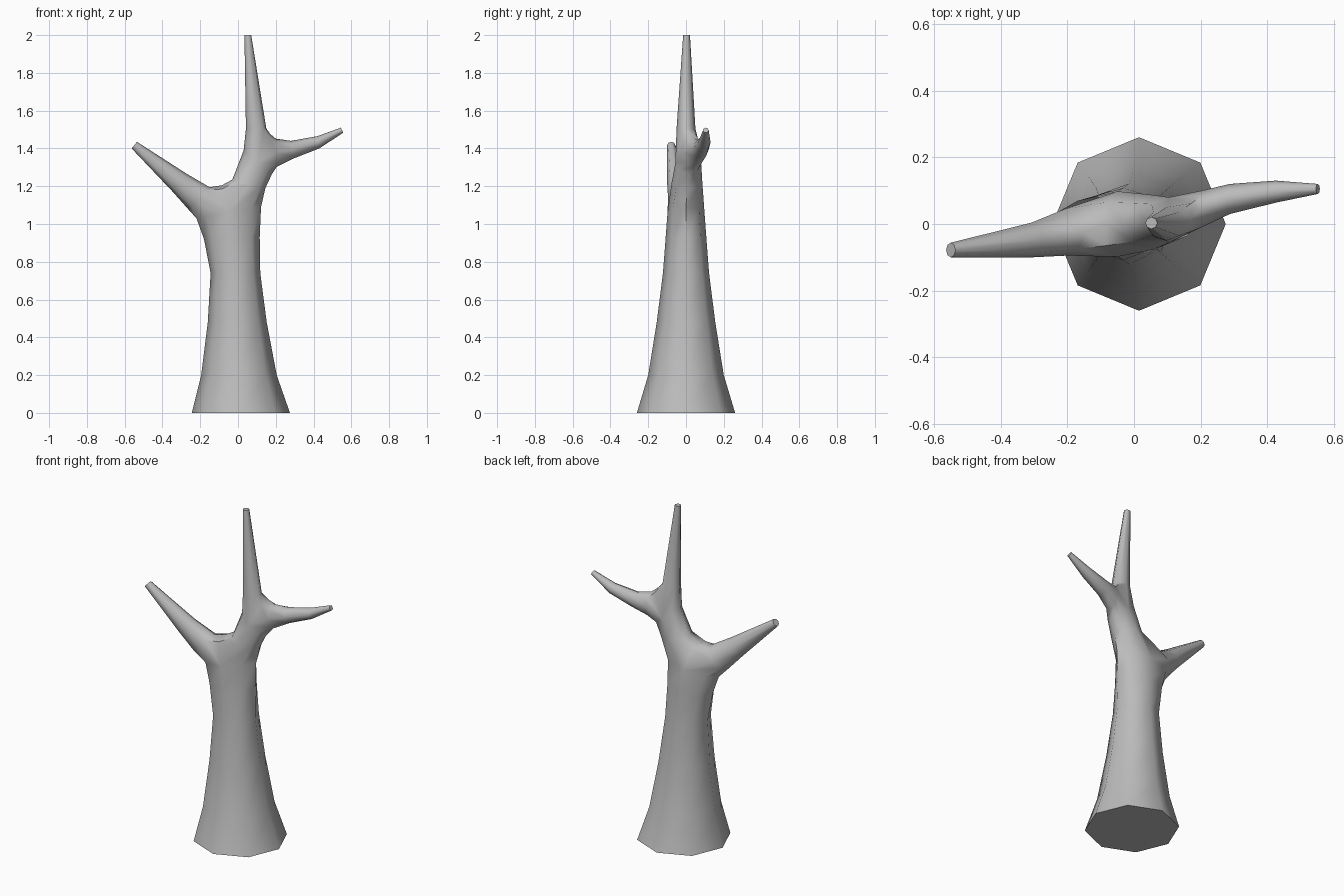
import bpy, bmesh, math

cube = bpy.data.objects.get("Cube")
if cube:
    bpy.data.objects.remove(cube, do_unlink=True)

SIDES = 8
bm = bmesh.new()


def ring(a, b, y, depth):
    """Eight-sided ring between silhouette points a and b, given as (x, z)."""
    verts = []
    for k in range(SIDES):
        angle = math.tau * k / SIDES
        t = (1 + math.cos(angle)) / 2
        verts.append(bm.verts.new((b[0] + (a[0] - b[0]) * t,
                                   y + depth * math.sin(angle),
                                   b[1] + (a[1] - b[1]) * t)))
    return verts


def loft(loop, sections):
    """Continue a tube from a loop through the sections."""
    for section in sections:
        new = ring(*section)
        for k in range(SIDES):
            n = (k + 1) % SIDES
            bm.faces.new((loop[k], loop[n], new[n], new[k]))
        loop = new
    return loop


def fork(loop, x, z, y, half, drop):
    """Split a loop in two along a saddle of three points."""
    front, mid, back = [bm.verts.new((x, y + s * half, z - abs(s) * drop))
                        for s in (-1, 0, 1)]
    left = [mid, back, *loop[2:7], front]
    right = [*loop[:3], back, mid, front, *loop[6:]]
    return left, right


def cap(loop):
    bm.faces.new(loop)


# Trunk, flared at the foot
base = ring((0.275, 0), (-0.245, 0), 0, 0.26)
cap(base[::-1])
trunk = loft(base, [
    ((0.205, 0.2), (-0.195, 0.2), 0, 0.2),
    ((0.152, 0.48), (-0.16, 0.48), 0, 0.155),
    ((0.118, 0.74), (-0.145, 0.74), 0, 0.122),
    ((0.115, 0.93), (-0.18, 0.92), 0, 0.108),
    ((0.122, 1.09), (-0.22, 1.03), 0, 0.098),
])
limb, stem = fork(trunk, -0.085, 1.205, 0, 0.065, 0.02)

# Long limb on the -x side
cap(loft(limb, [
    ((-0.15, 1.195), (-0.265, 1.08), -0.025, 0.07),
    ((-0.27, 1.265), (-0.345, 1.17), -0.048, 0.052),
    ((-0.535, 1.435), (-0.563, 1.40), -0.078, 0.022),
]))

# Upper stem, splitting into leader and side limb
stem = loft(stem, [
    ((0.145, 1.19), (-0.03, 1.235), 0.005, 0.082),
    ((0.18, 1.265), (0.03, 1.39), 0.012, 0.068),
])
leader, side = fork(stem, 0.172, 1.475, 0.02, 0.042, 0.02)
cap(loft(leader, [
    ((0.15, 1.505), (0.042, 1.505), 0, 0.05),
    ((0.07, 2), (0.034, 2), 0.003, 0.018),
]))
cap(loft(side, [
    ((0.205, 1.302), (0.2, 1.452), 0.045, 0.055),
    ((0.295, 1.347), (0.28, 1.44), 0.075, 0.045),
    ((0.43, 1.4), (0.42, 1.465), 0.097, 0.033),
    ((0.557, 1.483), (0.545, 1.51), 0.105, 0.015),
]))

bmesh.ops.recalc_face_normals(bm, faces=bm.faces)
mesh = bpy.data.meshes.new("bare_tree")
bm.to_mesh(mesh)
bm.free()
tree = bpy.data.objects.new("bare_tree", mesh)
bpy.context.collection.objects.link(tree)

# Plain grey bark
bark = bpy.data.materials.new("grey_bark")
bark.use_nodes = True
colour = (0.5, 0.5, 0.5, 1)
bark.diffuse_color = colour
bark.node_tree.nodes["Principled BSDF"].inputs["Base Color"].default_value = colour
mesh.materials.append(bark)

bpy.ops.object.select_all(action="DESELECT")
tree.select_set(True)
bpy.context.view_layer.objects.active = tree
bpy.ops.object.shade_smooth_by_angle(angle=math.radians(55))
